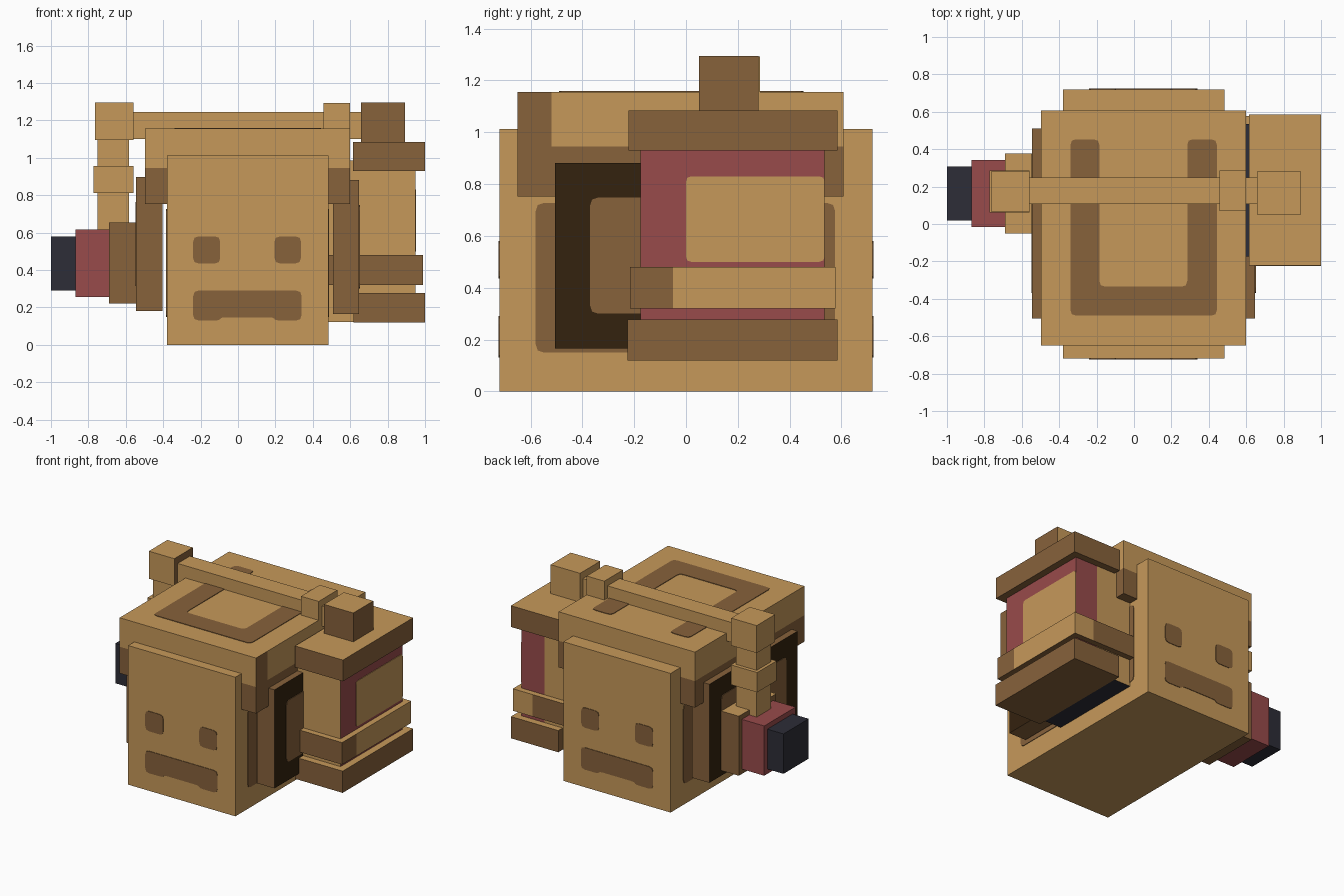
import bpy, bmesh
from mathutils import Vector

if "Cube" in bpy.data.objects:
    bpy.data.objects.remove(bpy.data.objects["Cube"])

COLOURS = {
    "tan": (0.565, 0.317, 0.102), "brown": (0.242, 0.122, 0.044),
    "dark_brown": (0.034, 0.016, 0.0045), "red": (0.314, 0.070, 0.070),
    "navy": (0.026, 0.026, 0.038),
}
NAMES = list(COLOURS)
MATS = []
for n, c in COLOURS.items():
    m = bpy.data.materials.new(n)
    m.diffuse_color = (*c, 1)
    m.use_nodes = True
    m.node_tree.nodes["Principled BSDF"].inputs["Base Color"].default_value = m.diffuse_color
    MATS.append(m)


def finish(name, bm):
    mesh = bpy.data.meshes.new(name)
    bm.to_mesh(mesh)
    bm.free()
    for m in MATS:
        mesh.materials.append(m)
    ob = bpy.data.objects.new(name, mesh)
    bpy.context.collection.objects.link(ob)
    return ob


def box(name, x, y, z, rule, cuts=()):
    """Box from ranges; rule is a colour or a function (centre, normal) -> colour."""
    bm = bmesh.new()
    bmesh.ops.create_cube(bm, size=1)
    for v in bm.verts:
        v.co = [(r[0] + r[1]) / 2 + k * (r[1] - r[0]) for r, k in zip((x, y, z), v.co)]
    for axis, value in cuts:
        n = Vector((0, 0, 0))
        n[axis] = 1
        bmesh.ops.bisect_plane(bm, geom=bm.verts[:] + bm.edges[:] + bm.faces[:],
                               plane_co=n * value, plane_no=n)
    bm.normal_update()
    for f in bm.faces:
        col = rule if isinstance(rule, str) else rule(f.calc_center_median(), f.normal)
        f.material_index = NAMES.index(col)
    return finish(name, bm)


def rect(a0, a1, b0, b1):
    return [(a0, b0), (a1, b0), (a1, b1), (a0, b1)]


def plate(name, pts, axis, pos, side, col="brown", radius=0.03):
    """Thin painted patch with softened corners, lying on a face across axis."""
    outline = []
    for i, p in enumerate(pts):
        p = Vector(p)
        a, b = Vector(pts[i - 1]) - p, Vector(pts[(i + 1) % len(pts)]) - p
        a = p + a.normalized() * min(radius, a.length * 0.4)
        b = p + b.normalized() * min(radius, b.length * 0.4)
        outline += [a, p * 0.5 + (a + b) * 0.25, b]
    bm = bmesh.new()

    def point(p, level):
        co = list(p)
        co.insert(axis, level)
        return bm.verts.new(co)
    face = bm.faces.new([point(p, pos) for p in outline])
    out = bmesh.ops.extrude_face_region(bm, geom=[face])["geom"]
    for v in out:
        if isinstance(v, bmesh.types.BMVert):
            v.co[axis] += side * 0.004
    bmesh.ops.recalc_face_normals(bm, faces=bm.faces)
    for f in bm.faces:
        f.material_index = NAMES.index(col)
    return finish(name, bm)


def tan_top(c, n):
    return "tan" if n.z > 0.5 else "brown"


# body with faces on the front and back, and side markings
box("body", (-0.38, 0.483), (-0.72, 0.72), (0, 1.012), "tan")
mouth = [(-0.24, 0.13), (-0.10, 0.13), (-0.09, 0.147), (0.19, 0.147),
         (0.20, 0.13), (0.34, 0.13), (0.34, 0.29), (-0.24, 0.29)]
for label, pos, side in (("front", -0.72, -1), ("back", 0.72, 1)):
    for k, (a, b) in enumerate(((-0.24, -0.095), (0.195, 0.337))):
        plate(f"{label}_eye_{k}", rect(a, b, 0.435, 0.58), 1, pos, side)
    plate(f"{label}_mouth", mouth, 1, pos, side)
for label, pos, side in (("left", -0.38, -1), ("right", 0.483, 1)):
    plate(f"{label}_body_marking", rect(-0.58, 0.575, 0.15, 0.727), 0, pos, side)


# lid with a dark lower band and a dark front corner on the right
def lid_rule(c, n):
    if abs(n.z) > 0.5:
        return "tan" if n.z > 0 else "brown"
    return "brown" if c.z < 0.945 or (n.x > 0.5 and c.y < -0.52) else "tan"


box("lid", (-0.498, 0.60), (-0.65, 0.608), (0.752, 1.156), lid_rule,
    [(2, 0.945), (1, -0.52)])
plate("lid_marking", [(-0.34, -0.49), (0.443, -0.49), (0.443, 0.453), (0.285, 0.453),
                      (0.285, -0.335), (-0.185, -0.335), (-0.185, 0.453), (-0.34, 0.453)],
      2, 1.156, 1)

# side panels with dark outer faces
for label, x, side, z0 in (("right", (0.508, 0.647), 1, 0.165),
                           ("left", (-0.545, -0.405), -1, 0.18)):
    box(f"{label}_panel", x, (-0.505, 0.51), (z0, z0 + 0.717),
        lambda c, n: "dark_brown" if n.x * side > 0.5 else "brown")
    plate(f"{label}_panel_marking", rect(-0.37, 0.375, z0 + 0.135, z0 + 0.583), 0,
          x[1] if side > 0 else x[0], side)


# lantern on the right
def lantern_rule(c, n):
    if abs(n.z) > 0.5:
        return "navy"
    if n.x > 0.5 or (n.y > 0.5 and c.x > 0.765):
        return "red"
    return "tan"


def ring_rule(c, n):
    if n.z > 0.5 or (n.x > 0.5 and c.y > -0.05) or (n.y > 0.5 and c.x > 0.83):
        return "tan"
    return "brown"


box("lantern_core", (0.45, 0.948), (-0.175, 0.535), (0.122, 0.985), lantern_rule,
    [(0, 0.765)])
plate("lantern_window", rect(0.0, 0.535, 0.50, 0.83), 0, 0.948, 1, "tan", 0.02)
box("lantern_ring", (0.45, 0.99), (-0.217, 0.577), (0.32, 0.48), ring_rule,
    [(0, 0.83), (1, -0.05)])
box("lantern_base", (0.618, 1.0), (-0.225, 0.585), (0.12, 0.278), tan_top)
box("lantern_roof", (0.615, 1.0), (-0.222, 0.585), (0.93, 1.085), tan_top)
box("lantern_knob", (0.657, 0.893), (0.05, 0.28), (1.085, 1.295),
    lambda c, n: "brown" if n.x > 0.5 or n.y < -0.5 else "tan")

# carrying rod across the lid, with its end blocks and post
box("rod", (-0.56, 0.66), (0.107, 0.248), (1.10, 1.245), "tan")
box("rod_collar", (0.458, 0.60), (0.07, 0.285), (1.09, 1.293), "tan")
box("rod_end_block", (-0.765, -0.56), (0.067, 0.28), (1.095, 1.295),
    lambda c, n: "brown" if n.x > 0.5 else "tan")
box("post", (-0.75, -0.583), (0.092, 0.258), (0.60, 1.095), "tan")
box("post_collar", (-0.772, -0.56), (0.062, 0.285), (0.813, 0.957), "tan")

# stepped nozzle on the left
box("nozzle_base", (-0.69, -0.54), (-0.052, 0.378), (0.22, 0.653), tan_top)
box("nozzle_middle", (-0.87, -0.69), (-0.017, 0.343), (0.255, 0.617), "red")
box("nozzle_tip", (-1.0, -0.87), (0.018, 0.307), (0.29, 0.58), "navy")
